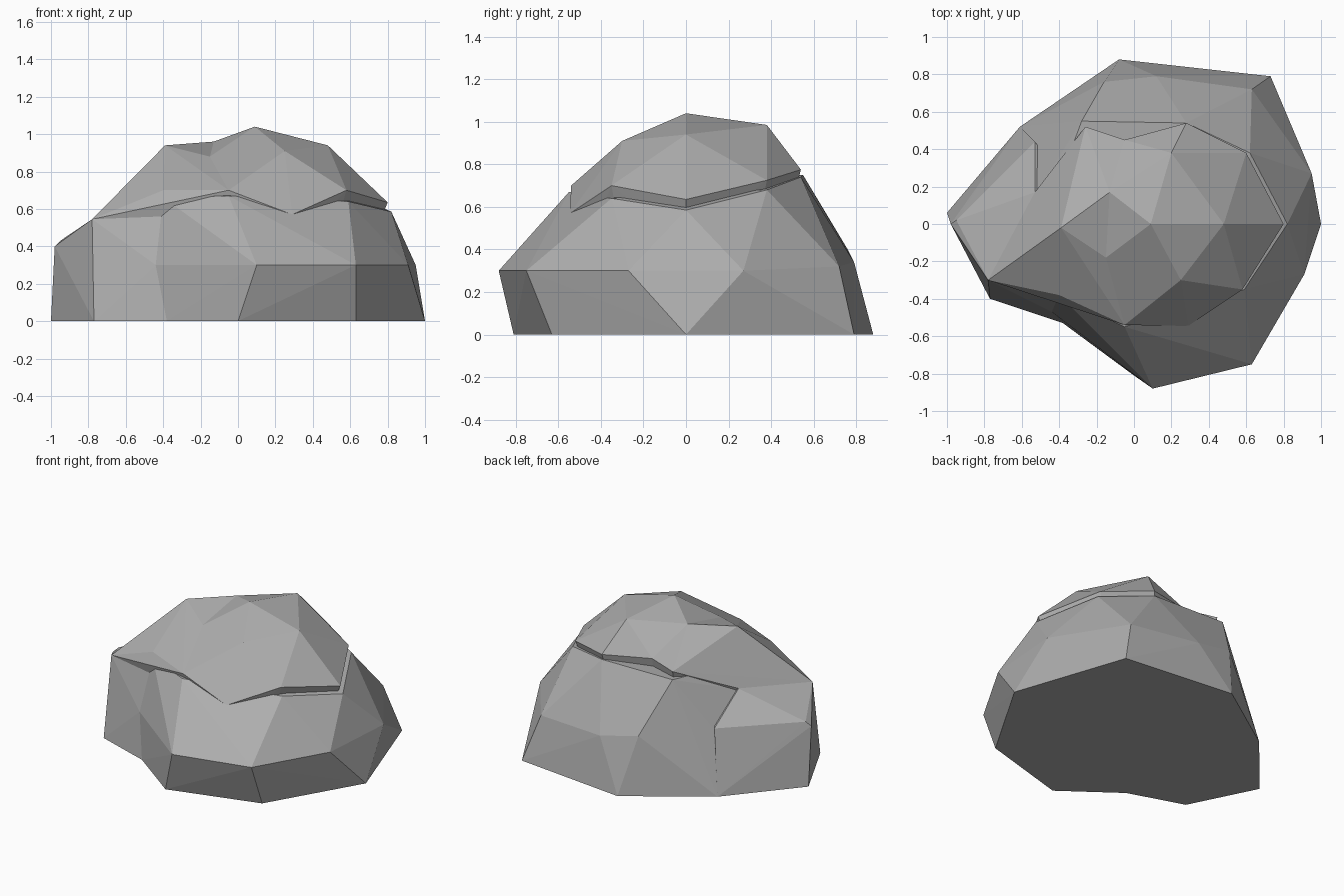
import bpy
import bmesh

cube = bpy.data.objects.get("Cube")
if cube:
    bpy.data.objects.remove(cube, do_unlink=True)

# One plain stone colour
stone = bpy.data.materials.new("stone_grey")
stone.use_nodes = True
grey = (0.42, 0.42, 0.42, 1)
stone.diffuse_color = grey
stone.node_tree.nodes["Principled BSDF"].inputs["Base Color"].default_value = grey


def chunk(name, points):
    """Make one faceted piece of rock wrapped tightly around its corner points."""
    bm = bmesh.new()
    for p in points:
        bm.verts.new(p)
    hull = bmesh.ops.convex_hull(bm, input=bm.verts)
    loose = {g for g in hull["geom_interior"] + hull["geom_unused"]
             if isinstance(g, bmesh.types.BMVert)}
    bmesh.ops.delete(bm, geom=list(loose), context='VERTS')
    bmesh.ops.recalc_face_normals(bm, faces=bm.faces)
    mesh = bpy.data.meshes.new(name)
    bm.to_mesh(mesh)
    bm.free()
    mesh.materials.append(stone)
    obj = bpy.data.objects.new(name, mesh)
    bpy.context.collection.objects.link(obj)
    return obj


def rooted(points):
    """Add a slightly smaller, lower copy of the points so a piece sinks into the one below."""
    return points + [(x * 0.9, y * 0.9, z - 0.2) for x, y, z in points]


# Corners shared by neighbouring pieces
foot_back = (-0.61, 0.52, 0)
foot_front = (-0.38, -0.53, 0)
front_crease = (-0.44, -0.47, 0.3)
shelf_top = (-0.53, 0.17, 0.61)
shelf_end = (-0.53, 0.44, 0.43)
shelf_corner = (-0.78, -0.3, 0.545)
front_lip = (-0.05, -0.54, 0.7)
notch = (-0.15, -0.18, 0.88)
saddle = (-0.13, 0.17, 0.96)
back_lip = (-0.05, 0.45, 0.8)

# Main body: footprint, belly and the ledge the cap rests on
footprint = [foot_back, (-0.08, 0.88, 0), (0.73, 0.79, 0), (1, 0, 0),
             (0.63, -0.63, 0), (0, -0.81, 0), foot_front]
belly = [front_crease, (0.1, -0.88, 0.3), (0.63, -0.75, 0.3), (0.91, -0.27, 0.3),
         (0.95, 0.27, 0.3), (0.63, 0.72, 0.32), (0.12, 0.79, 0.34), (-0.16, 0.76, 0.4)]
ledge = [(-0.05, -0.55, 0.67), (0.29, -0.56, 0.55), (0.59, -0.35, 0.64),
         (0.82, 0, 0.585), (0.62, 0.38, 0.68), (0.28, 0.54, 0.74),
         (-0.28, 0.55, 0.75), (-0.38, 0.28, 0.74), (-0.4, -0.38, 0.66),
         (-0.52, 0.43, 0.42), (-0.52, 0.17, 0.6)]
chunk("rock_body", footprint + belly + ledge)

# Low shelf bulging out of the side
chunk("rock_shelf", [(-1, 0.06, 0), (-0.77, -0.4, 0), foot_back, foot_front, front_crease,
                     (-0.98, 0, 0.4), (-0.95, 0.02, 0.43), shelf_corner, shelf_top,
                     shelf_end, (-0.4, -0.38, 0.66), (-0.2, 0, 0.5)])

# Ridge climbing from the shelf to the top
chunk("rock_ridge", rooted([shelf_corner, shelf_top, (-0.39, -0.02, 0.94),
                            (-0.4, -0.38, 0.7), front_lip, notch, saddle,
                            (-0.38, 0.28, 0.75), (-0.26, 0.52, 0.79), back_lip]))

# Cap sitting on the ledge
cap_rim = [front_lip, (0.29, -0.545, 0.57), (0.58, -0.35, 0.7), (0.8, 0, 0.635),
           (0.6, 0.38, 0.725), (0.28, 0.54, 0.775), back_lip]
cap_top = [notch, saddle, (0.25, -0.3, 0.91), (0.48, 0, 0.94),
           (0.09, 0, 1.04), (0.2, 0.38, 0.985)]
chunk("rock_cap", rooted(cap_rim) + cap_top)
